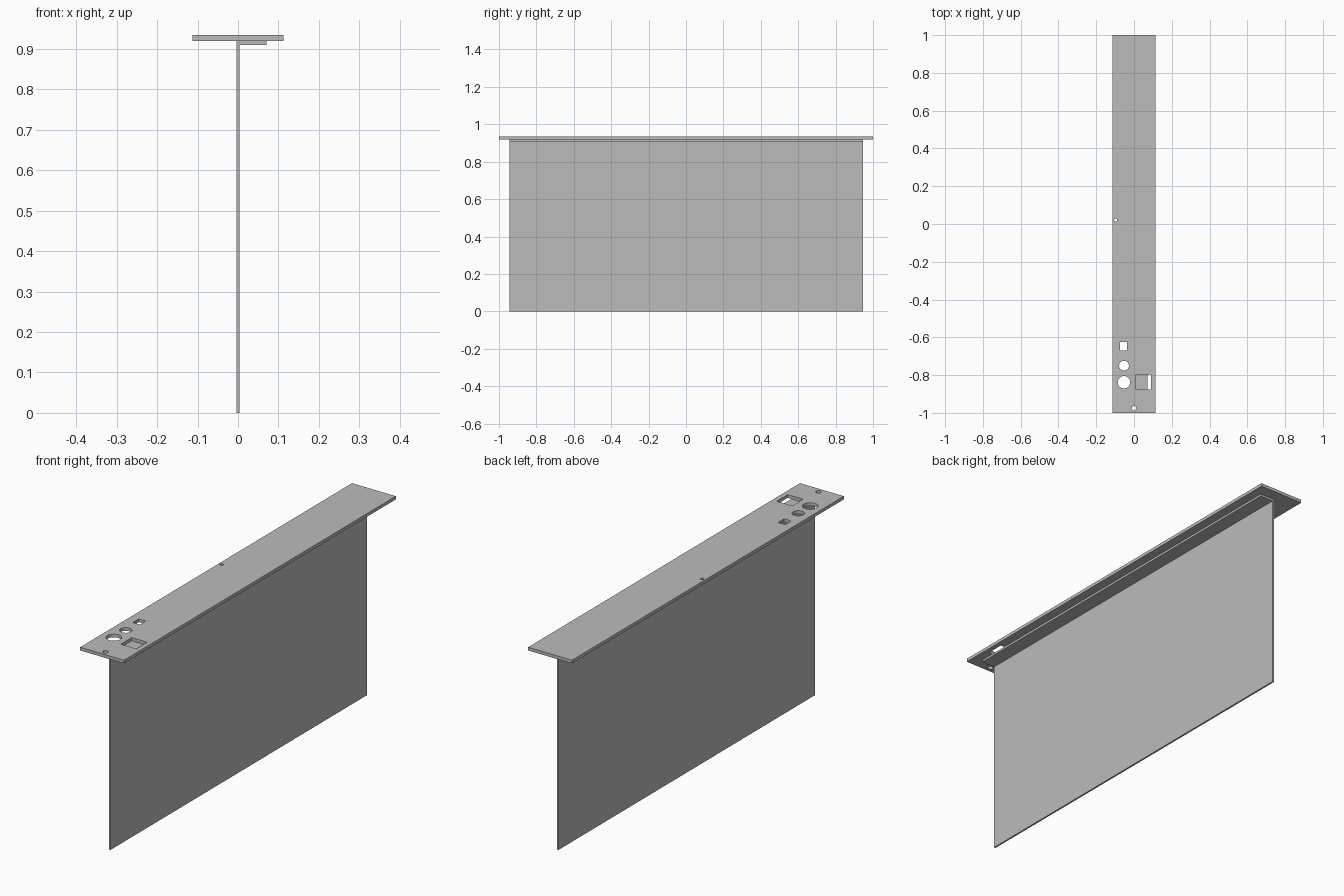
import bpy
import bmesh
from mathutils import Matrix, Vector

cube = bpy.data.objects.get("Cube")
if cube:
    bpy.data.objects.remove(cube, do_unlink=True)

grey = bpy.data.materials.new("plain_grey")
grey.use_nodes = True
colour = (0.5, 0.5, 0.5, 1.0)
grey.diffuse_color = colour
grey.node_tree.nodes["Principled BSDF"].inputs["Base Color"].default_value = colour

PLATE_BOTTOM, PLATE_TOP = 0.919, 0.934


def add_object(name, bm):
    mesh = bpy.data.meshes.new(name)
    bmesh.ops.recalc_face_normals(bm, faces=bm.faces)
    bm.to_mesh(mesh)
    bm.free()
    mesh.materials.append(grey)
    obj = bpy.data.objects.new(name, mesh)
    bpy.context.collection.objects.link(obj)
    return obj


def add_box(bm, low, high):
    low, high = Vector(low), Vector(high)
    place = Matrix.Translation((low + high) / 2) @ Matrix.Diagonal((*(high - low), 1))
    bmesh.ops.create_cube(bm, size=1, matrix=place)


# Top plate
bm = bmesh.new()
add_box(bm, (-0.113, -1, PLATE_BOTTOM), (0.113, 1, PLATE_TOP))
top_plate = add_object("top_plate", bm)

# Cutter for the round and rectangular openings in the plate
bm = bmesh.new()
for x, y, radius in ((-0.053, -0.838, 0.033), (-0.053, -0.75, 0.026),
                     (0, -0.975, 0.012), (-0.097, 0.02, 0.008)):
    bmesh.ops.create_cone(bm, cap_ends=True, segments=32, radius1=radius,
                          radius2=radius, depth=0.1,
                          matrix=Matrix.Translation((x, y, PLATE_TOP)))
for x0, x1, y0, y1 in ((0.01, 0.09, -0.877, -0.796),
                       (-0.073, -0.036, -0.67, -0.626)):
    add_box(bm, (x0, y0, PLATE_BOTTOM - 0.05), (x1, y1, PLATE_TOP + 0.05))
cutter = add_object("opening_cutter", bm)
cutter.hide_render = True
cutter.hide_set(True)
cut = top_plate.modifiers.new("openings", 'BOOLEAN')
cut.operation = 'DIFFERENCE'
cut.solver = 'EXACT'
cut.object = cutter

# Hanging sheet folded into a flange under the plate: extruded L profile
bm = bmesh.new()
profile = ((-0.004, 0), (0.004, 0), (0.004, 0.909), (0.071, 0.909),
           (0.071, PLATE_BOTTOM), (-0.004, PLATE_BOTTOM))
face = bm.faces.new([bm.verts.new((x, -0.945, z)) for x, z in profile])
extruded = bmesh.ops.extrude_face_region(bm, geom=[face])["geom"]
bmesh.ops.translate(bm, vec=(0, 1.89, 0),
                    verts=[v for v in extruded if isinstance(v, bmesh.types.BMVert)])
add_object("folded_sheet", bm)

# Smooth hole walls with sharp rims
bpy.ops.object.select_all(action='DESELECT')
top_plate.select_set(True)
bpy.context.view_layer.objects.active = top_plate
bpy.ops.object.modifier_apply(modifier=cut.name)
bpy.data.objects.remove(cutter, do_unlink=True)
bpy.ops.object.shade_smooth_by_angle()
